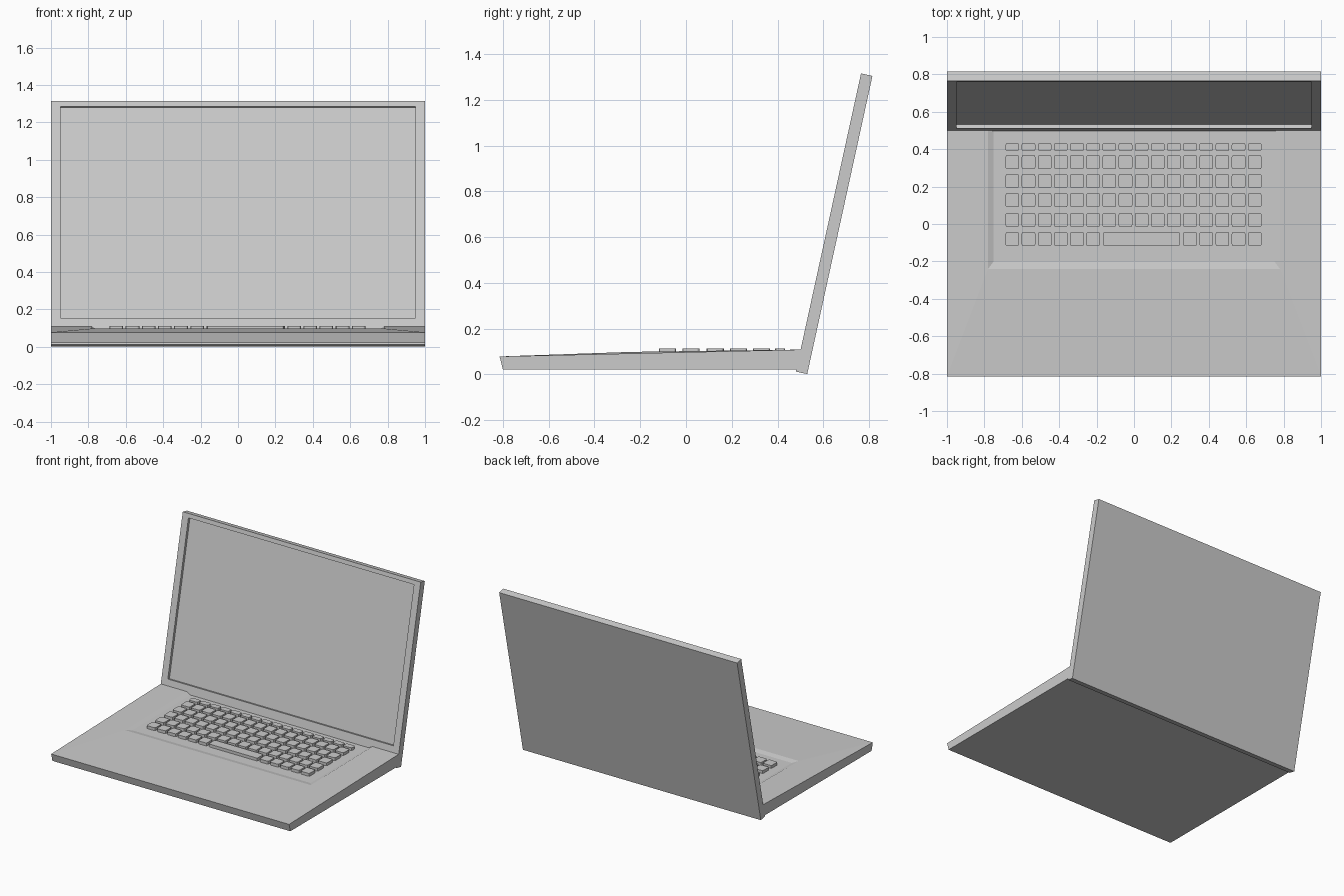
import bpy, bmesh, math
from mathutils import Matrix

if "Cube" in bpy.data.objects:
    bpy.data.objects.remove(bpy.data.objects["Cube"])

HINGE_Y, HINGE_Z = 0.48, 0.012
TILT = math.atan2(0.285, 1.303)


def finish(bm, name):
    bmesh.ops.recalc_face_normals(bm, faces=bm.faces)
    me = bpy.data.meshes.new(name)
    bm.to_mesh(me)
    bm.free()
    ob = bpy.data.objects.new(name, me)
    bpy.context.collection.objects.link(ob)
    return ob


def on_lid(z):
    # y of the lid's front face at height z
    return HINGE_Y + (z - HINGE_Z) * math.tan(TILT)


# Base: wedge body with a shallow keyboard well running back to the lid
half = {
    "front_low": (1, -0.80, 0.02), "front_top": (1, -0.815, 0.078),
    "back_top": (1, on_lid(0.108), 0.108), "back_low": (1, on_lid(0.02), 0.02),
    "rim_front": (0.78, -0.24, 0.098), "rim_back": (0.78, on_lid(0.108), 0.108),
    "well_front": (0.75, -0.20, 0.09), "well_back": (0.75, on_lid(0.092), 0.092),
}
bm = bmesh.new()
R = {k: bm.verts.new(p) for k, p in half.items()}
L = {k: bm.verts.new((-x, y, z)) for k, (x, y, z) in half.items()}
for S in (R, L):
    for names in (("front_low", "front_top", "back_top", "back_low"),
                  ("front_top", "back_top", "rim_back", "rim_front"),
                  ("rim_front", "rim_back", "well_back", "well_front")):
        bm.faces.new([S[n] for n in names])
for a, b in (("front_low", "front_top"), ("front_top", "rim_front"),
             ("rim_front", "well_front"), ("well_front", "well_back"),
             ("front_low", "back_low")):
    bm.faces.new([R[a], R[b], L[b], L[a]])
back = ("back_low", "back_top", "rim_back", "well_back")
bm.faces.new([R[n] for n in back] + [L[n] for n in reversed(back)])
finish(bm, "base")

# Lid: tilted slab with a sunken screen
LEN, THICK, DEPTH = 1.334, 0.051, 0.02


def ring(bm, hx, y, z0, z1):
    return [bm.verts.new(p) for p in
            ((-hx, y, z0), (hx, y, z0), (hx, y, z1), (-hx, y, z1))]


bm = bmesh.new()
rings = [ring(bm, 1, THICK, 0, LEN), ring(bm, 1, 0, 0, LEN),
         ring(bm, 0.948, 0, 0.146, 1.303), ring(bm, 0.948, DEPTH, 0.146, 1.303)]
for a, b in zip(rings, rings[1:]):
    for i in range(4):
        j = (i + 1) % 4
        bm.faces.new((a[i], a[j], b[j], b[i]))
bm.faces.new(rings[0])
bm.faces.new(rings[-1])
bm.transform(Matrix.Translation((0, HINGE_Y, HINGE_Z)) @ Matrix.Rotation(-TILT, 4, 'X'))
finish(bm, "lid_with_screen")

# Keys: flat tiles with rounded corners
PITCH, KEY_W, X0 = 0.0864, 0.073, -0.687


def add_key(bm, x0, x1, y0, y1, z0=0.086, z1=0.1125, r=0.01):
    pts = []
    for cx, cy, start in ((x1 - r, y1 - r, 0), (x0 + r, y1 - r, 90),
                          (x0 + r, y0 + r, 180), (x1 - r, y0 + r, 270)):
        for d in (0, 45, 90):
            a = math.radians(start + d)
            pts.append((cx + r * math.cos(a), cy + r * math.sin(a)))
    low = [bm.verts.new((x, y, z0)) for x, y in pts]
    top = [bm.verts.new((x, y, z1)) for x, y in pts]
    bm.faces.new(low[::-1])
    bm.faces.new(top)
    for i in range(len(pts)):
        j = (i + 1) % len(pts)
        bm.faces.new((low[i], low[j], top[j], top[i]))


rows = ((0.39, 0.433), (0.293, 0.368), (0.192, 0.267),
        (0.09, 0.165), (-0.016, 0.059), (-0.118, -0.043))
bm = bmesh.new()
for r, (y0, y1) in enumerate(rows):
    for c in range(16):
        if r == 5 and 6 <= c <= 10:
            continue
        x = X0 + c * PITCH
        add_key(bm, x, x + KEY_W, y0, y1)
finish(bm, "keys")

# Space bar
bm = bmesh.new()
add_key(bm, -0.165, 0.245, *rows[5])
finish(bm, "space_bar")
